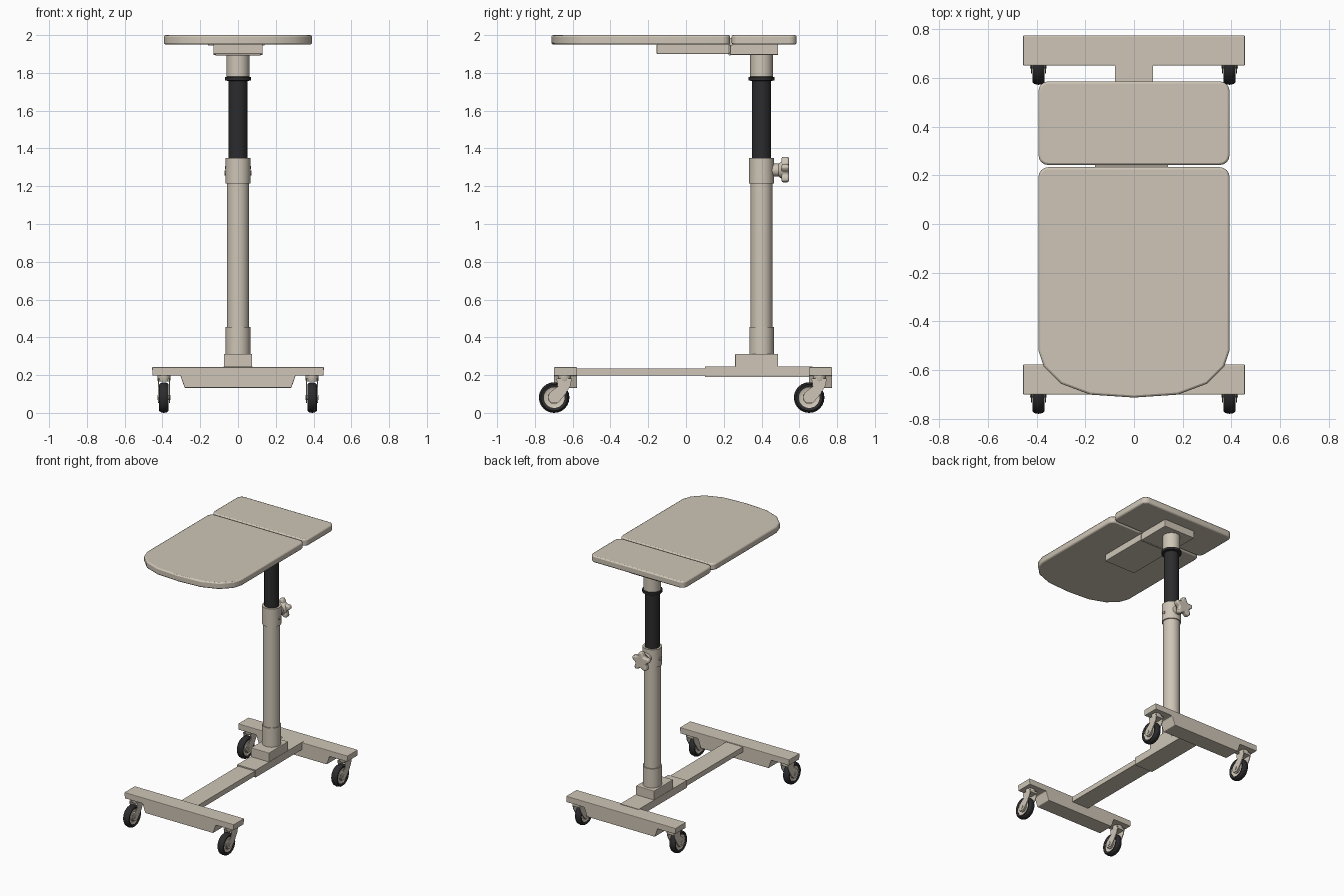
import bpy, bmesh, math
from mathutils import Matrix, Vector

if "Cube" in bpy.data.objects:
    bpy.data.objects.remove(bpy.data.objects["Cube"])


def material(name, rgb):
    m = bpy.data.materials.new(name)
    m.use_nodes = True
    m.diffuse_color = (*rgb, 1)
    bsdf = m.node_tree.nodes["Principled BSDF"]
    bsdf.inputs["Base Color"].default_value = (*rgb, 1)
    bsdf.inputs["Roughness"].default_value = 0.6
    return m


BEIGE = material("warm beige", (0.62, 0.56, 0.47))
BLACK = material("soft black", (0.025, 0.025, 0.027))


def finish(name, bm, mat, bevel=0.0, smooth=True):
    bmesh.ops.recalc_face_normals(bm, faces=bm.faces)
    me = bpy.data.meshes.new(name)
    bm.to_mesh(me)
    bm.free()
    me.materials.append(mat)
    ob = bpy.data.objects.new(name, me)
    bpy.context.collection.objects.link(ob)
    if bevel:
        mod = ob.modifiers.new("bevel", "BEVEL")
        mod.width, mod.segments, mod.limit_method = bevel, 2, "ANGLE"
        mod.angle_limit = math.radians(50)
    if smooth:
        bpy.ops.object.select_all(action="DESELECT")
        ob.select_set(True)
        bpy.context.view_layer.objects.active = ob
        bpy.ops.object.shade_smooth_by_angle(angle=math.radians(35))
    return ob


def prism(name, outline, axis, lo, hi, mat=BEIGE, bevel=0.0, smooth=False):
    """Extrude a 2D outline along axis 0, 1 or 2 from lo to hi."""
    bm = bmesh.new()
    def point(p, h):
        c = list(p)
        c.insert(axis, h)
        return bm.verts.new(c)
    low = [point(p, lo) for p in outline]
    high = [point(p, hi) for p in outline]
    bm.faces.new(low)
    bm.faces.new(high)
    for i in range(len(low)):
        j = (i + 1) % len(low)
        bm.faces.new((low[i], low[j], high[j], high[i]))
    return finish(name, bm, mat, bevel, smooth)


def box(name, x, y, z, mat=BEIGE, bevel=0.0):
    return prism(name, [(x[0], y[0]), (x[1], y[0]), (x[1], y[1]), (x[0], y[1])],
                 2, z[0], z[1], mat, bevel)


def lathe(name, profile, origin, axis="Z", mat=BEIGE, sides=32, closed=False):
    """Revolve (radius, height) pairs; open profiles are capped at both ends."""
    rot = {"Z": Matrix(), "X": Matrix.Rotation(math.pi / 2, 4, "Y"),
           "Y": Matrix.Rotation(-math.pi / 2, 4, "X")}[axis]
    bm = bmesh.new()
    rings = []
    for r, h in profile:
        ring = []
        for i in range(sides):
            a = math.tau * i / sides
            ring.append(bm.verts.new(
                Vector(origin) + rot @ Vector((r * math.cos(a), r * math.sin(a), h))))
        rings.append(ring)
    pairs = list(zip(rings, rings[1:]))
    if closed:
        pairs.append((rings[-1], rings[0]))
    else:
        bm.faces.new(rings[0])
        bm.faces.new(rings[-1])
    for a, b in pairs:
        for i in range(sides):
            j = (i + 1) % sides
            bm.faces.new((a[i], a[j], b[j], b[i]))
    return finish(name, bm, mat)


def tube(name, r, lo, hi, mat=BEIGE):
    return lathe(name, [(r, lo), (r, hi)], (0, POST_Y, 0), mat=mat)


def corner(cx, cy, r, start, steps=4):
    """Quarter arc, counter-clockwise from start degrees."""
    return [(cx + r * math.cos(math.radians(start + 90 * i / steps)),
             cy + r * math.sin(math.radians(start + 90 * i / steps)))
            for i in range(steps + 1)]


POST_Y = 0.4
W, R = 0.392, 0.04

# Table top: large panel with a bowed front, small panel behind it
nose = [(-W, -0.52), (-0.37, -0.585), (-0.30, -0.655), (-0.18, -0.7), (0, -0.712)]
nose += [(-x, y) for x, y in reversed(nose[:-1])]
main = nose + corner(W - R, 0.233 - R, R, 0) + corner(R - W, 0.233 - R, R, 90)
prism("main_panel", main, 2, 1.95, 2.0, bevel=0.009, smooth=True)
rear = (corner(W - R, 0.585 - R, R, 0) + corner(R - W, 0.585 - R, R, 90)
        + corner(R - W, 0.242 + R, R, 180) + corner(W - R, 0.242 + R, R, 270))
prism("rear_panel", rear, 2, 1.95, 2.0, bevel=0.009, smooth=True)

# Support bracket and hinge under the panels
box("front_bracket", (-0.13, 0.13), (-0.155, 0.23), (1.9, 1.951), bevel=0.004)
box("rear_bracket", (-0.13, 0.13), (0.234, 0.488), (1.895, 1.951), bevel=0.004)
box("hinge_leaf", (-0.16, 0.14), (0.23, 0.245), (1.945, 1.985))
lathe("hinge_pin", [(0.008, -0.12), (0.008, 0.12)], (0, 0.232, 1.9), "X", sides=12)

# Telescopic post
tube("top_sleeve", 0.06, 1.775, 1.9)
lathe("stop_ring", [(0.05, 1.757), (0.069, 1.76), (0.069, 1.778), (0.055, 1.781)],
      (0, POST_Y, 0), mat=BLACK)
tube("inner_tube", 0.051, 1.3, 1.77, BLACK)
tube("clamp_collar", 0.066, 1.215, 1.35)
tube("outer_tube", 0.058, 0.3, 1.25)
tube("lower_collar", 0.065, 0.3, 0.455)
box("post_block", (-0.075, 0.075), (0.26, 0.488), (0.23, 0.312), bevel=0.004)

# Clamp bolts and five-lobed knob
lathe("clamp_pin", [(0.012, -0.072), (0.012, 0.072)], (0, POST_Y, 1.27), "X", sides=12)
lathe("knob_stem", [(0.034, 0.45), (0.034, 0.49), (0.05, 0.512)], (0, 0, 1.285), "Y")
star = []
for i in range(40):
    a = math.tau * i / 40
    r = 0.059 + 0.015 * math.cos(5 * a)
    star.append((r * math.sin(a), 1.283 + r * math.cos(a)))
prism("knob", star, 1, 0.506, 0.545, bevel=0.008, smooth=True)

# Base: two cross bars with dropped middles, joined by a stepped beam
half = [(0.455, 0.242), (0.452, 0.197), (0.305, 0.197), (0.282, 0.132)]
bar = half + [(-x, z) for x, z in reversed(half)]
for name, y in (("front_bar", -0.638), ("rear_bar", 0.712)):
    prism(name, bar, 1, y - 0.062, y + 0.062, bevel=0.004)
box("front_beam", (-0.07, 0.07), (-0.6, 0.12), (0.198, 0.236))
box("rear_beam", (-0.077, 0.077), (0.1, 0.67), (0.19, 0.245))

# Swivel casters
TYRE = [(0.055, -0.02), (0.07, -0.025), (0.078, -0.016), (0.081, 0),
        (0.078, 0.016), (0.07, 0.025), (0.055, 0.02)]
HUB = [(0.034, -0.022), (0.034, -0.014), (0.048, -0.014), (0.058, -0.02),
       (0.058, 0.02), (0.048, 0.014), (0.034, 0.014), (0.034, 0.022)]
FORK = [(0.012, 0.1), (0.094, 0.1), (0.085, 0.06), (0.05, 0.005),
        (0.02, -0.028), (-0.02, -0.025), (-0.034, 0), (-0.025, 0.025), (0.02, 0.06)]
for side, x in (("right", -0.392), ("left", 0.392)):
    for end, y in (("front", -0.698), ("rear", 0.652)):
        tag = f"{end}_{side}"
        at = (x, y, 0.081)
        lathe(f"{tag}_tyre", TYRE, at, "X", BLACK, 24, closed=True)
        lathe(f"{tag}_hub", HUB, at, "X", sides=24)
        lathe(f"{tag}_axle", [(0.014, -0.034), (0.014, 0.034)], at, "X", sides=12)
        lathe(f"{tag}_swivel", [(0.03, 0.165), (0.034, 0.172), (0.034, 0.2)],
              (x, y + 0.055, 0), sides=20)
        box(f"{tag}_fork_bridge", (x - 0.03, x + 0.03), (y + 0.03, y + 0.09),
            (0.165, 0.182))
        for s in (-1, 1):
            prism(f"{tag}_fork_{'inner' if s * x < 0 else 'outer'}",
                  [(y + a, 0.081 + b) for a, b in FORK], 0,
                  x + s * 0.026, x + s * 0.031)
